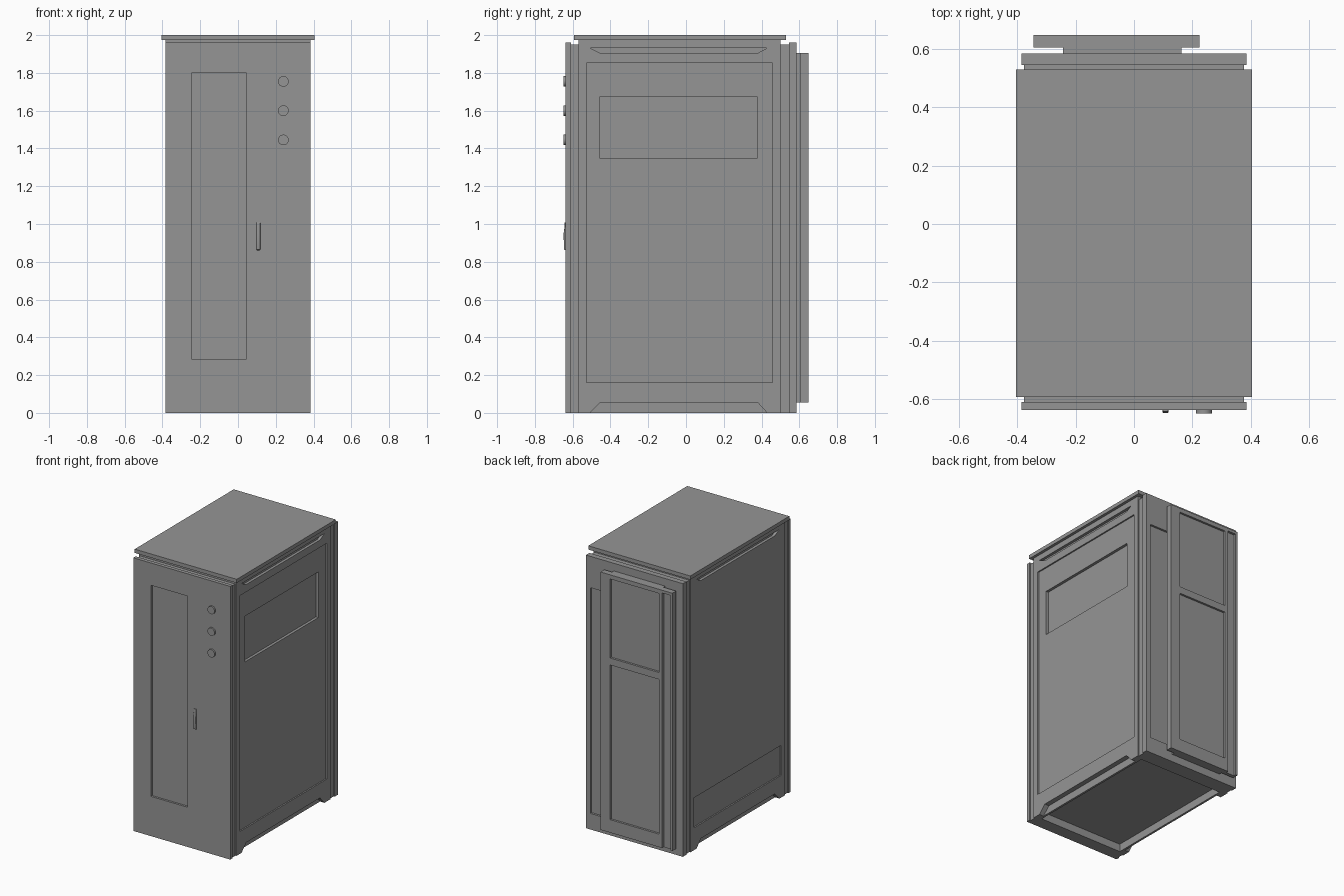
import bpy, bmesh, math
from mathutils import Vector

if "Cube" in bpy.data.objects:
    bpy.data.objects.remove(bpy.data.objects["Cube"])


def prism(name, pts, a, b, axis):
    """Extrude a 2D profile between a and b along x (y,z points) or z (x,y points)."""
    bm = bmesh.new()
    place = (lambda p, d: (d, p[0], p[1])) if axis == 'x' else (lambda p, d: (p[0], p[1], d))
    f = bm.faces.new([bm.verts.new(place(p, a)) for p in pts])
    ext = bmesh.ops.extrude_face_region(bm, geom=[f])
    off = Vector(place((0, 0), b - a))
    for v in ext['geom']:
        if isinstance(v, bmesh.types.BMVert):
            v.co += off
    bmesh.ops.recalc_face_normals(bm, faces=bm.faces)
    me = bpy.data.meshes.new(name)
    bm.to_mesh(me)
    bm.free()
    ob = bpy.data.objects.new(name, me)
    bpy.context.collection.objects.link(ob)
    return ob


def box(name, x0, x1, y0, y1, z0, z1):
    return prism(name, [(x0, y0), (x1, y0), (x1, y1), (x0, y1)], z0, z1, 'z')


def cut(ob, cutter):
    """Apply a boolean cut and delete the cutter."""
    cutter.hide_render = True
    m = ob.modifiers.new("recess", 'BOOLEAN')
    m.operation, m.solver, m.object = 'DIFFERENCE', 'EXACT', cutter
    bpy.context.view_layer.objects.active = ob
    bpy.ops.object.modifier_apply(modifier=m.name)
    bpy.data.objects.remove(cutter)


def recess(ob, *dims):
    cut(ob, box("cutter", *dims))


# Main cabinet body
W = 0.385
body = box("cabinet_body", -W, W, -0.57, 0.50, 0, 1.973)
top_groove = [(-0.51, 1.932), (0.43, 1.932), (0.38, 1.905), (-0.455, 1.905)]
foot_notch = [(-0.51, -0.02), (-0.51, 0), (-0.455, 0.054), (0.38, 0.054), (0.43, 0), (0.43, -0.02)]
for s in (-1, 1):
    cut(body, prism("cutter", top_groove, s * (W - 0.02), s * 0.5, 'x'))
    cut(body, prism("cutter", foot_notch, s * (W - 0.035), s * 0.5, 'x'))

# Right side panel with upper window
recess(body, W - 0.01, 0.5, -0.528, 0.457, 0.16, 1.852)
recess(body, W - 0.03, 0.5, -0.455, 0.375, 1.347, 1.675)
# Left side lower panel
recess(body, -0.5, -W + 0.01, -0.528, 0.457, 0.16, 0.375)
# Hollow underside
recess(body, -0.335, 0.335, -0.545, 0.475, -0.1, 0.055)

# Roof slab
box("roof", -0.405, 0.405, -0.593, 0.53, 1.973, 2.0)

# Narrow seams between body and doors
box("front_seam_frame", -0.377, 0.377, -0.61, -0.57, 0, 1.95)
box("back_seam_frame", -0.377, 0.377, 0.50, 0.545, 0, 1.95)

# Front door with long window
door = box("front_door", -W, W, -0.637, -0.61, 0, 1.96)
recess(door, -0.245, 0.045, -0.7, -0.622, 0.285, 1.80)

# Indicator buttons
for z in (1.445, 1.60, 1.755):
    bpy.ops.mesh.primitive_cylinder_add(vertices=32, radius=0.028, depth=0.016,
                                        location=(0.24, -0.641, z),
                                        rotation=(math.pi / 2, 0, 0))
    bpy.context.object.name = "indicator_button"
    bpy.ops.object.shade_smooth_by_angle()

# Door handle: small plate and slim rounded lever
handle = prism("door_handle", [(-0.636, 0.86), (-0.646, 0.865), (-0.648, 0.95), (-0.643, 0.985),
                               (-0.643, 1.008), (-0.636, 1.008)], 0.098, 0.118, 'x')
bevel = handle.modifiers.new("rounding", 'BEVEL')
bevel.width, bevel.segments = 0.003, 3
for p in handle.data.polygons:
    p.use_smooth = True

# Back wall with recess beside the rear unit
back = box("back_wall", -W, W, 0.545, 0.585, 0, 1.96)
recess(back, 0.17, 0.35, 0.57, 0.7, 0.115, 1.735)

# Rear unit: spacer, panel with two openings and a side channel
box("rear_spacer", -0.243, 0.163, 0.585, 0.605, 0.055, 1.905)
rear = box("rear_panel", -0.345, 0.225, 0.605, 0.648, 0.055, 1.905)
for z0, z1 in ((0.148, 1.258), (1.308, 1.875)):
    recess(rear, -0.238, 0.15, 0.633, 0.7, z0, z1)
recess(rear, -0.33, -0.265, 0.63, 0.7, 0.0, 1.885)

# Dark grey finish on every part
paint = bpy.data.materials.new("dark_grey")
paint.diffuse_color = (0.3, 0.3, 0.3, 1)
paint.use_nodes = True
paint.node_tree.nodes["Principled BSDF"].inputs["Base Color"].default_value = paint.diffuse_color
for ob in bpy.context.scene.objects:
    ob.data.materials.clear()
    ob.data.materials.append(paint)
